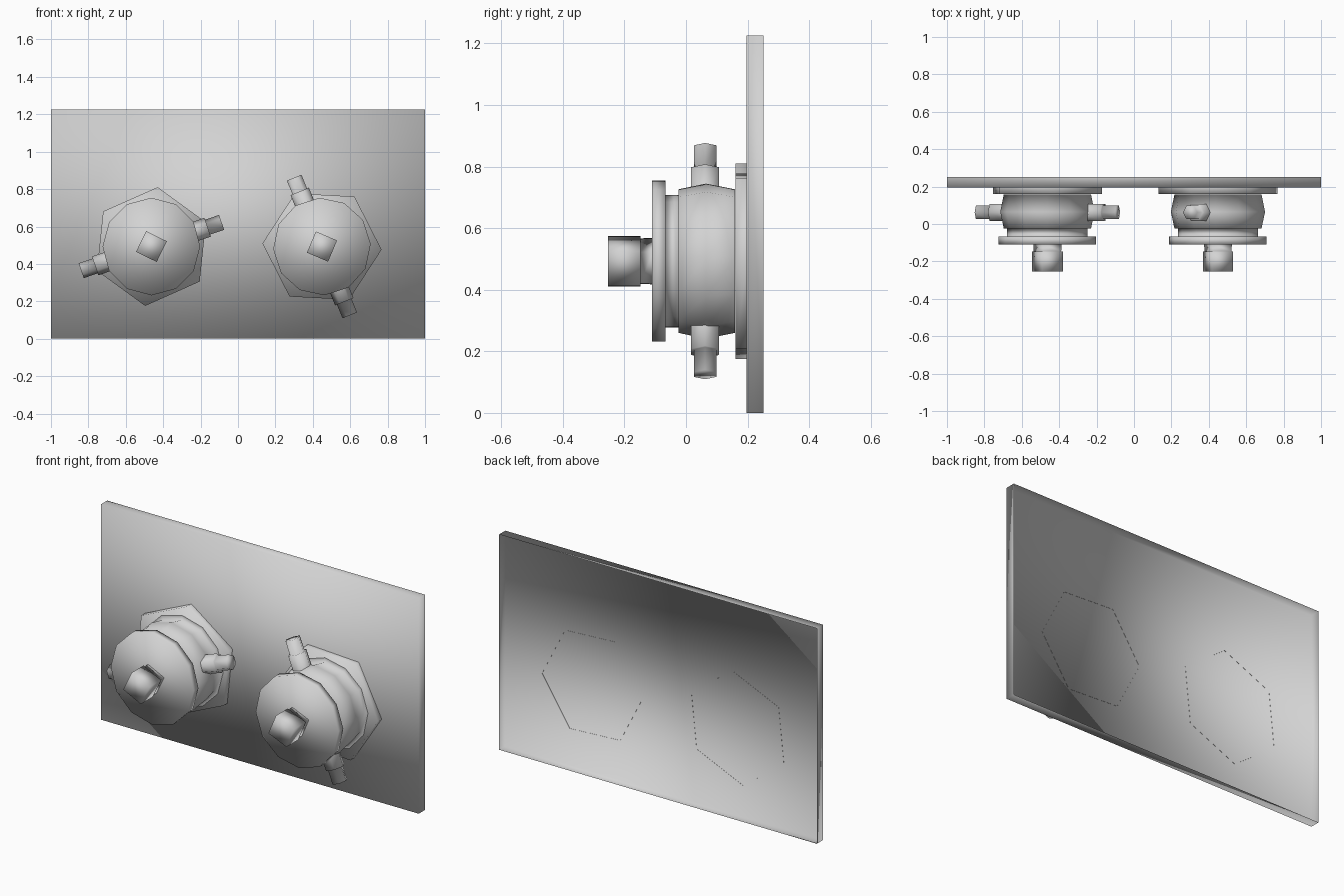
import bpy, bmesh
from math import cos, sin, pi, radians
from mathutils import Vector

cube = bpy.data.objects.get("Cube")
if cube:
    bpy.data.objects.remove(cube)

grey = bpy.data.materials.new("plain grey")
grey.use_nodes = True
COLOUR = (0.65, 0.65, 0.65, 1)
grey.diffuse_color = COLOUR
grey.node_tree.nodes["Principled BSDF"].inputs["Base Color"].default_value = COLOUR


def finish(name, bm):
    """Turn a bmesh into a smooth grey object."""
    bmesh.ops.recalc_face_normals(bm, faces=bm.faces[:])
    for f in bm.faces:
        f.smooth = True
    mesh = bpy.data.meshes.new(name)
    bm.to_mesh(mesh)
    bm.free()
    mesh.materials.append(grey)
    bpy.context.collection.objects.link(bpy.data.objects.new(name, mesh))


def turned(name, origin, u, v, axis, rings, sides, phase=0.0):
    """Solid from (radius, distance) rings, capped at the first, open at the last."""
    bm = bmesh.new()
    loops = []
    for r, d in rings:
        angles = [phase + 2 * pi * i / sides for i in range(sides)]
        loops.append([bm.verts.new(origin + axis * d + r * (u * cos(a) + v * sin(a)))
                      for a in angles])
    for a, b in zip(loops, loops[1:]):
        for i in range(sides):
            j = (i + 1) % sides
            bm.faces.new((a[i], a[j], b[j], b[i]))
    bm.faces.new(loops[0])
    finish(name, bm)


X, Y, Z = Vector((1, 0, 0)), Vector((0, 1, 0)), Vector((0, 0, 1))

# Backing plate: a shallow tray, open at the back
bm = bmesh.new()
bmesh.ops.create_cube(bm, size=1)
bmesh.ops.scale(bm, vec=(2, 0.056, 1.225), verts=bm.verts)
bmesh.ops.translate(bm, vec=(0, 0.224, 0.6125), verts=bm.verts)
back = [f for f in bm.faces if f.calc_center_median().y > 0.24]
bmesh.ops.delete(bm, geom=back, context="FACES_ONLY")
finish("backing_plate", bm)

# Parts of each valve: name, sides, phase relative to the ports, rings
PARTS = [
    ("hex_flange", 6, 5, [(0.319, 0.16), (0.319, 0.197)]),
    # front disc, neck, barrel and the foot that meets the flange
    ("valve_body", 12, -19, [(0.261, -0.11), (0.261, -0.067), (0.215, -0.067),
                             (0.215, -0.025), (0.233, -0.025), (0.252, 0.065),
                             (0.233, 0.159), (0.258, 0.159)]),
    # square head stepping in to a slimmer shank
    ("square_stem", 4, 0, [(0.087, -0.253), (0.087, -0.147),
                           (0.078, -0.147), (0.08, -0.108)]),
]
PORT = [(0.042, 0.397), (0.042, 0.318), (0.053, 0.318), (0.053, 0.2)]

for side, cx, turn in (("right", -0.463, 19), ("left", 0.449, 112)):
    centre = Vector((cx, 0, 0.493))
    for name, sides, phase, rings in PARTS:
        turned(f"{side}_{name}", centre, X, Z, Y, rings, sides, radians(turn + phase))

    # Two opposite stepped side ports
    for k in range(2):
        a = radians(turn) + k * pi
        out = X * cos(a) + Z * sin(a)
        across = Z * cos(a) - X * sin(a)
        turned(f"{side}_port_{k + 1}", centre + Y * 0.062, across, Y, out, PORT, 6)
